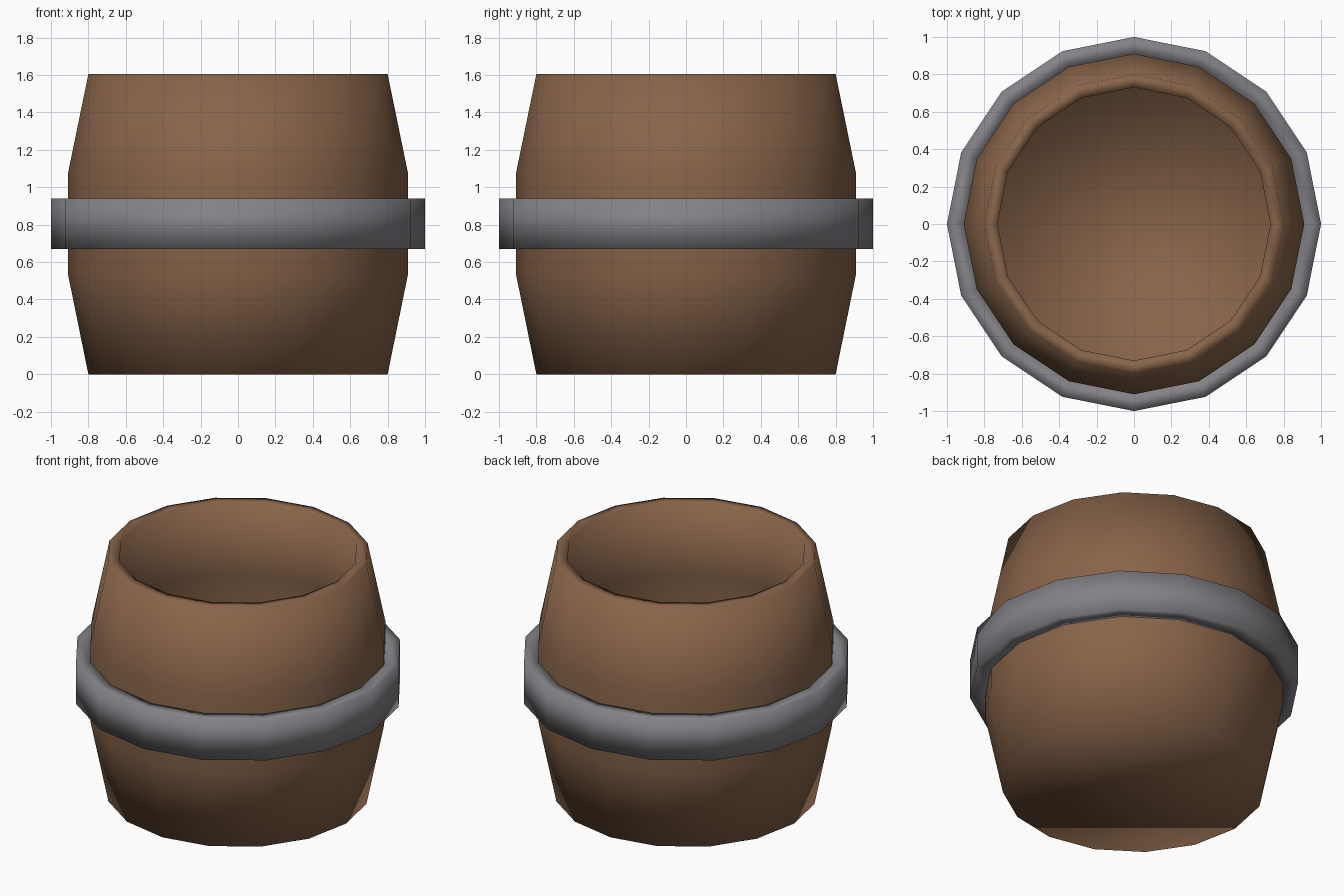
import bpy, bmesh, math

if "Cube" in bpy.data.objects:
    bpy.data.objects.remove(bpy.data.objects["Cube"])

SIDES = 16


def material(name, rgb):
    m = bpy.data.materials.new(name)
    m.diffuse_color = (*rgb, 1.0)
    m.use_nodes = True
    m.node_tree.nodes["Principled BSDF"].inputs["Base Color"].default_value = m.diffuse_color
    return m


def lathe(name, profile, mat, closed=False):
    """Spin a (radius, z) profile; open profiles get n-gon end caps."""
    bm = bmesh.new()
    rings = []
    for r, z in profile:
        rings.append([bm.verts.new((r * math.cos(2 * math.pi * i / SIDES),
                                    r * math.sin(2 * math.pi * i / SIDES), z))
                      for i in range(SIDES)])
    pairs = list(zip(rings, rings[1:]))
    if closed:
        pairs.append((rings[-1], rings[0]))
    for a, b in pairs:
        for i in range(SIDES):
            j = (i + 1) % SIDES
            bm.faces.new((a[i], a[j], b[j], b[i]))
    if not closed:
        bm.faces.new(rings[0][::-1])
        bm.faces.new(rings[-1])
    bmesh.ops.recalc_face_normals(bm, faces=bm.faces)
    for f in bm.faces:
        f.smooth = True
    me = bpy.data.meshes.new(name)
    bm.to_mesh(me)
    bm.free()
    me.materials.append(mat)
    ob = bpy.data.objects.new(name, me)
    bpy.context.collection.objects.link(ob)
    return ob


wood = material("brown_wood", (0.245, 0.127, 0.066))
metal = material("grey_metal", (0.225, 0.225, 0.245))

# Hollow barrel: outside wall, rim, bulging inside wall, floor
lathe("barrel_body", [
    (0.80, 0.0), (0.91, 0.54), (0.91, 1.07), (0.80, 1.605),
    (0.73, 1.605), (0.835, 1.07), (0.835, 0.54), (0.73, 0.07)], wood)

# Metal hoop around the middle
lathe("barrel_hoop", [
    (0.91, 0.67), (1.0, 0.67), (1.0, 0.94), (0.91, 0.94)], metal, closed=True)
